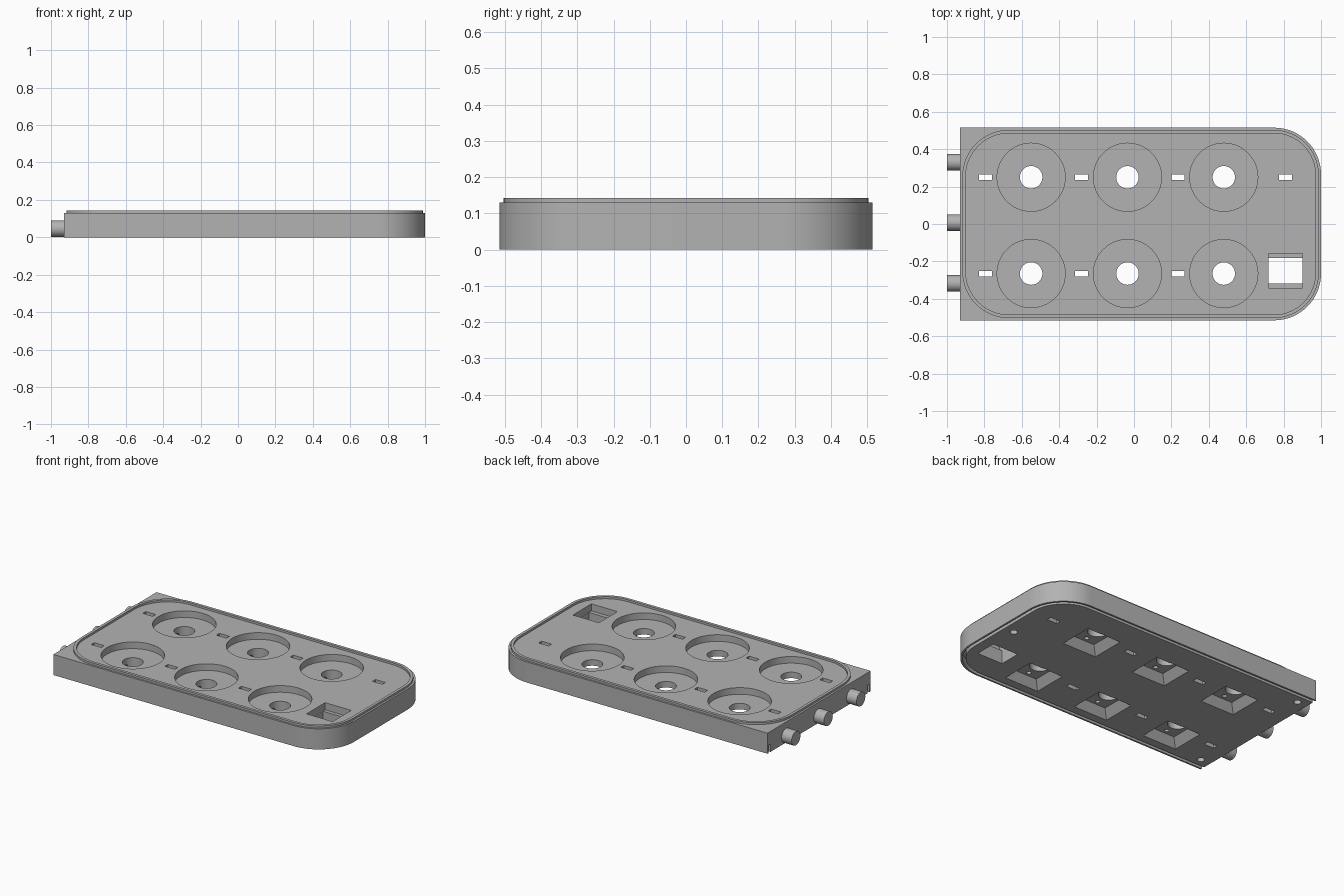
import bpy, bmesh, math
from mathutils import Matrix

cube = bpy.data.objects.get("Cube")
if cube:
    bpy.data.objects.remove(cube, do_unlink=True)

grey = bpy.data.materials.new("plain grey")
grey.use_nodes = True
grey.diffuse_color = (0.45, 0.45, 0.45, 1)
grey.node_tree.nodes["Principled BSDF"].inputs["Base Color"].default_value = grey.diffuse_color


def finish(name, bm):
    bmesh.ops.recalc_face_normals(bm, faces=bm.faces)
    mesh = bpy.data.meshes.new(name)
    bm.to_mesh(mesh)
    bm.free()
    obj = bpy.data.objects.new(name, mesh)
    bpy.context.collection.objects.link(obj)
    mesh.materials.append(grey)
    return obj


def outline(x0, x1, half_y, r_left, r_right, steps=16):
    """Counter-clockwise rounded rectangle, starting at its lower left corner."""
    pts = []
    corners = [(x0, -1, r_left, 180), (x1, -1, r_right, 270),
               (x1, 1, r_right, 0), (x0, 1, r_left, 90)]
    for x, sy, r, start in corners:
        if r == 0:
            pts.append((x, sy * half_y))
            continue
        cx = x + r if x == x0 else x - r
        for i in range(steps + 1):
            a = math.radians(start + 90 * i / steps)
            pts.append((cx + r * math.cos(a), sy * (half_y - r) + r * math.sin(a)))
    return pts


def prism(name, pts, z0, z1):
    bm = bmesh.new()
    face = bm.faces.new([bm.verts.new((x, y, z0)) for x, y in pts])
    ext = bmesh.ops.extrude_face_region(bm, geom=[face])
    verts = [v for v in ext["geom"] if isinstance(v, bmesh.types.BMVert)]
    bmesh.ops.translate(bm, verts=verts, vec=(0, 0, z1 - z0))
    return finish(name, bm)


def box(name, x, y, w, d, z0, z1):
    return prism(name, [(x + sx * w / 2, y + sy * d / 2)
                        for sx, sy in ((-1, -1), (1, -1), (1, 1), (-1, 1))], z0, z1)


def cylinder(name, x, y, r, z0, z1, sides=48):
    return prism(name, [(x + r * math.cos(math.tau * i / sides),
                         y + r * math.sin(math.tau * i / sides)) for i in range(sides)], z0, z1)


def frustum(name, x, y, outer, inner, z0, z1):
    obj = box(name, x, y, outer[0], outer[1], z0, z1)
    for v in obj.data.vertices:
        if v.co.z > (z0 + z1) / 2:
            v.co.x = x + (v.co.x - x) * inner[0] / outer[0]
            v.co.y = y + (v.co.y - y) * inner[1] / outer[1]
    return obj


def cut(target, cutter):
    mod = target.modifiers.new("cut", "BOOLEAN")
    mod.operation = "DIFFERENCE"
    mod.solver = "EXACT"
    mod.object = cutter
    bpy.context.view_layer.objects.active = target
    bpy.ops.object.modifier_apply(modifier=mod.name)
    bpy.data.objects.remove(cutter, do_unlink=True)


LEFT, RIGHT, TOP = -0.93, 1.0, 0.13
ROWS = (0.25, -0.265)

# Base plate, square at the peg end and rounded at the other
body = prism("base_plate", outline(LEFT, RIGHT, 0.515, 0, 0.25), 0, TOP)

# Open-ended groove under the edge
outer = outline(-1.1, 0.988, 0.504, 0, 0.24)
inner = outline(-1.1, 0.968, 0.484, 0, 0.22)
cut(body, prism("groove_cutter", outer + inner[::-1], -0.1, 0.05))

# Round seats with through holes and tapered sockets underneath
for y in ROWS:
    for x in (-0.55, -0.035, 0.48):
        cut(body, cylinder("seat_cutter", x, y, 0.182, 0.088, 0.3, 64))
        cut(body, frustum("socket_cutter", x, y - 0.055, (0.24, 0.22), (0.16, 0.15), -0.0001, 0.05))
        cut(body, cylinder("hole_cutter", x, y, 0.06, -0.1, 0.3))
        cut(body, cylinder("pin_cutter", x, y - 0.1, 0.014, 0.03, 0.07, 24))

# Small slots between the seats
for y in ROWS:
    for x in (-0.795, -0.28, 0.235, 0.81):
        if x < 0.5 or y > 0:
            cut(body, box("slot_cutter", x, y, 0.07, 0.03, -0.1, 0.3))

# Square socket with two ledges
cut(body, box("socket_top_cutter", 0.81, -0.25, 0.182, 0.185, 0.085, 0.3))
cut(body, box("socket_through_cutter", 0.81, -0.249, 0.18, 0.137, -0.1, 0.2))

# Blind fixing holes underneath
for x, y in ((0.9, 0), (-0.86, 0.43), (-0.86, -0.43)):
    cut(body, cylinder("fixing_cutter", x, y, 0.022, -0.1, 0.06, 24))

# Raised sealing lip
lip = prism("sealing_lip", outline(-0.918, 0.988, 0.503, 0.25, 0.24), TOP - 0.01, 0.143)
cut(lip, prism("lip_cutter", outline(-0.9, 0.97, 0.485, 0.232, 0.222), 0, 0.3))

# Three locating pegs
pegs = []
for i, y in enumerate((0.33, 0.007, -0.318)):
    peg = cylinder("peg_%d" % (i + 1), 0, 0, 0.044, -0.05, 0.04)
    peg.data.transform(Matrix.Translation((-0.96, y, 0.046)) @ Matrix.Rotation(-math.pi / 2, 4, "Y"))
    pegs.append(peg)

# Smooth the curved walls, keep the edges sharp
bpy.ops.object.select_all(action="DESELECT")
for obj in [body, lip] + pegs:
    obj.select_set(True)
bpy.context.view_layer.objects.active = body
bpy.ops.object.shade_smooth_by_angle(angle=math.radians(30))
